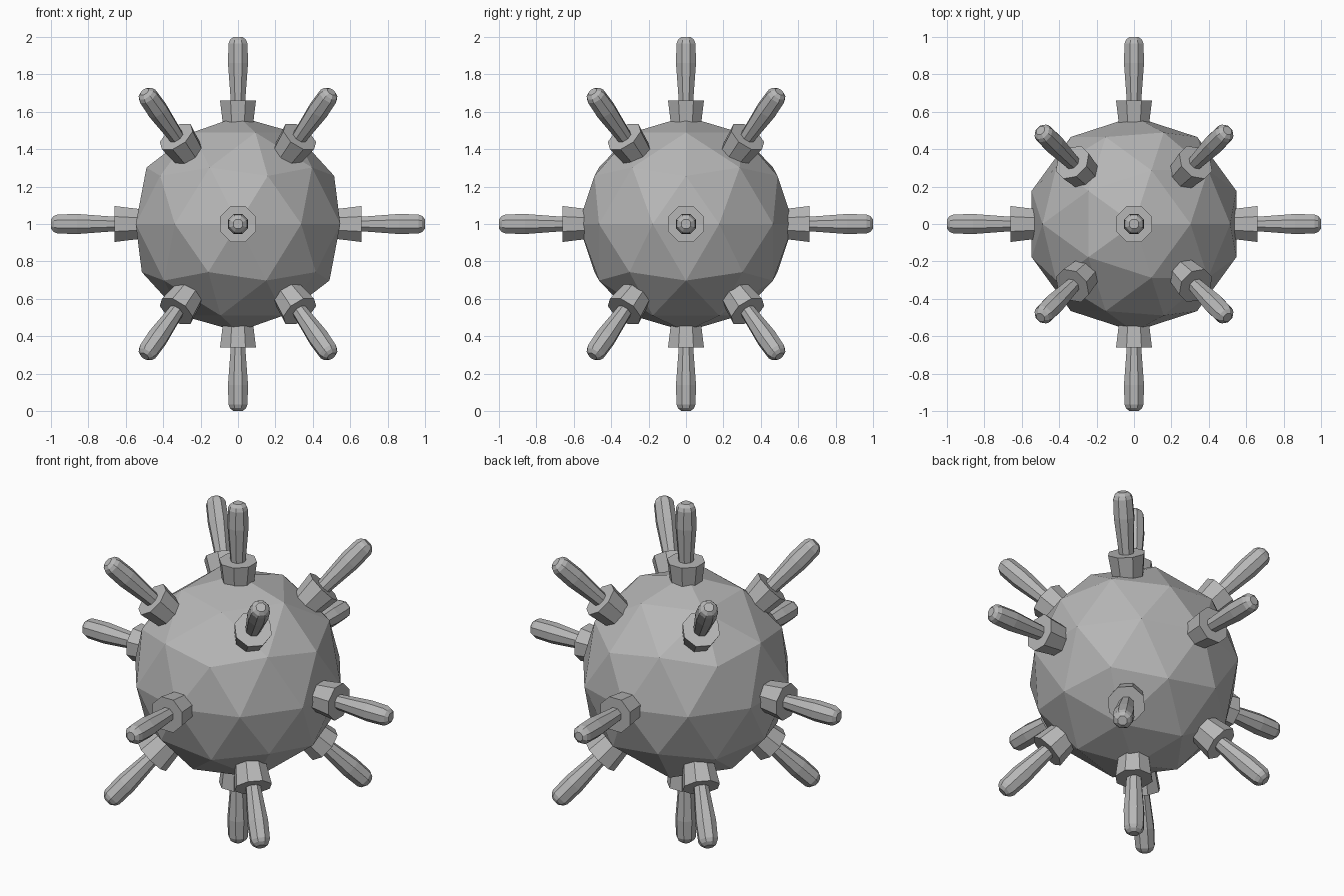
import bpy, bmesh, math
from mathutils import Matrix, Vector

if "Cube" in bpy.data.objects:
    bpy.data.objects.remove(bpy.data.objects["Cube"])

CENTRE = Vector((0, 0, 1))
SIDES = 8

grey = bpy.data.materials.new("metal_grey")
grey.diffuse_color = (0.47, 0.47, 0.47, 1)
grey.use_nodes = True
grey.node_tree.nodes["Principled BSDF"].inputs["Base Color"].default_value = grey.diffuse_color


def finish(bm, name):
    bmesh.ops.recalc_face_normals(bm, faces=bm.faces)
    mesh = bpy.data.meshes.new(name)
    bm.to_mesh(mesh)
    bm.free()
    mesh.materials.append(grey)
    obj = bpy.data.objects.new(name, mesh)
    bpy.context.collection.objects.link(obj)
    return obj


def lathe(name, profile):
    """Capped eight-sided solid along z from (radius, height) pairs."""
    bm = bmesh.new()
    rings = []
    for r, z in profile:
        angles = [math.tau * (i + 0.5) / SIDES for i in range(SIDES)]
        rings.append([bm.verts.new((r * math.cos(a), r * math.sin(a), z)) for a in angles])
    for low, high in zip(rings, rings[1:]):
        for i in range(SIDES):
            j = (i + 1) % SIDES
            bm.faces.new((low[i], low[j], high[j], high[i]))
    bm.faces.new(rings[0][::-1])
    bm.faces.new(rings[-1])
    return finish(bm, name)


# Faceted ball
bm = bmesh.new()
bmesh.ops.create_icosphere(bm, subdivisions=2, radius=0.575)
ball = finish(bm, "ball")
ball.location = CENTRE

# Flared collar and rounded prong, measured outward from the ball centre
collar = lathe("collar", [(0.083, 0.50), (0.104, 0.66)])
prong = lathe("prong", [(0.042, 0.62), (0.042, 0.66), (0.058, 0.86),
                        (0.055, 0.965), (0.046, 0.985), (0.027, 1.0)])

# Directions as (tilt from vertical, turn): poles, equator, two diagonal rings
directions = [(0, 0), (180, 0)]
directions += [(90, 90 * k) for k in range(4)]
directions += [(t, 45 + 90 * k) for t in (45, 135) for k in range(4)]

for n, (tilt, turn) in enumerate(directions):
    pose = (Matrix.Translation(CENTRE)
            @ Matrix.Rotation(math.radians(turn), 4, 'Z')
            @ Matrix.Rotation(math.radians(tilt), 4, 'X'))
    for part in (collar, prong):
        obj = part
        if n:
            obj = part.copy()
            bpy.context.collection.objects.link(obj)
        obj.name = f"{part.name.split('_')[0]}_{n + 1}"
        obj.matrix_world = pose
